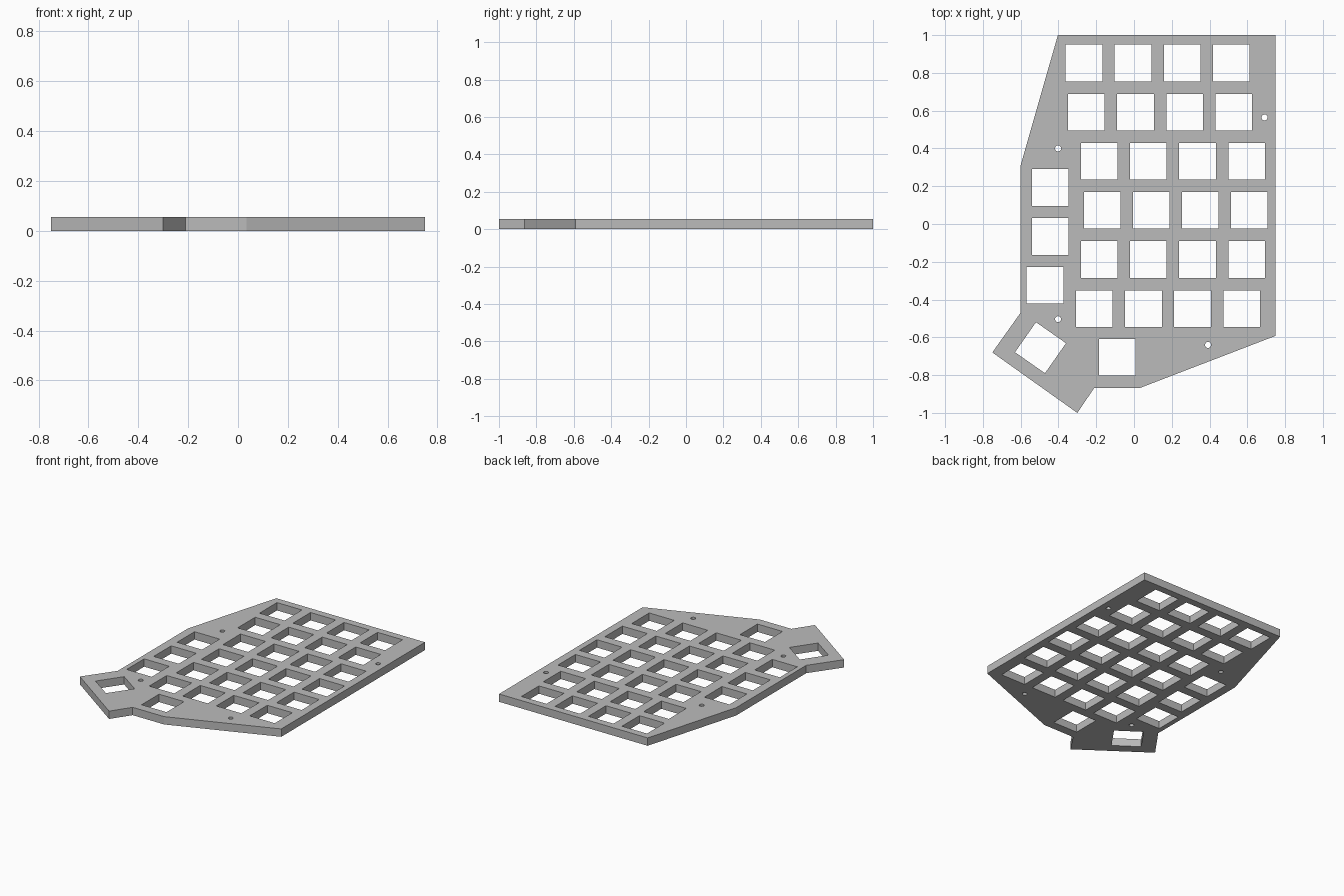
import bpy, bmesh, math
from mathutils import Vector, Matrix

cube = bpy.data.objects.get("Cube")
if cube:
    bpy.data.objects.remove(cube, do_unlink=True)

THICK = 0.055
PITCH = 0.26
KEY = 0.194

grey = bpy.data.materials.new("plain grey")
grey.use_nodes = True
colour = (0.5, 0.5, 0.5, 1)
grey.diffuse_color = colour
grey.node_tree.nodes["Principled BSDF"].inputs["Base Color"].default_value = colour

curve = bpy.data.curves.new("switch_plate", "CURVE")
curve.dimensions = "2D"
curve.fill_mode = "BOTH"
curve.extrude = THICK / 2


def add_loop(points):
    """Closed straight-sided loop; loops inside the outline become holes."""
    spline = curve.splines.new("POLY")
    spline.points.add(len(points) - 1)
    for p, (x, y) in zip(spline.points, points):
        p.co = (x, y, 0, 1)
    spline.use_cyclic_u = True


def regular_hole(x, y, radius, sides, turn=0.0):
    angles = [turn + math.tau * i / sides for i in range(sides)]
    add_loop([(x + radius * math.cos(a), y + radius * math.sin(a)) for a in angles])


def key_hole(x, y, degrees=0):
    regular_hole(x, y, KEY / math.sqrt(2), 4, math.radians(45 + degrees))


# Outer outline of the plate
add_loop([(-0.403, 1), (0.75, 1), (0.75, -0.592), (0.034, -0.867), (-0.21, -0.867),
          (-0.3, -1), (-0.75, -0.68), (-0.602, -0.472), (-0.602, 0.305)])

# Main key block: staggered rows of four
for row, start in enumerate([-0.265, -0.252, -0.184, -0.169, -0.184, -0.21]):
    for col in range(4):
        key_hole(start + col * PITCH, 0.852 - row * PITCH)

# Side column and thumb keys
for x, y in [(-0.443, 0.193), (-0.443, -0.066), (-0.471, -0.325), (-0.089, -0.706)]:
    key_hole(x, y)
key_hole(-0.495, -0.655, -35)

# Screw holes
for x, y in [(-0.402, 0.4), (0.691, 0.564), (-0.402, -0.504), (0.392, -0.64)]:
    regular_hole(x, y, 0.016, 24)

# Turn the filled curve into a clean flat-faced mesh resting on the ground
source = bpy.data.objects.new("plate_curve", curve)
bpy.context.collection.objects.link(source)
graph = bpy.context.evaluated_depsgraph_get()
mesh = bpy.data.meshes.new_from_object(source.evaluated_get(graph))
bpy.data.objects.remove(source, do_unlink=True)

bm = bmesh.new()
bm.from_mesh(mesh)
bmesh.ops.remove_doubles(bm, verts=bm.verts, dist=0.0002)
bmesh.ops.translate(bm, verts=bm.verts, vec=(0, 0, THICK / 2))
bmesh.ops.recalc_face_normals(bm, faces=bm.faces)
for face in bm.faces:
    face.smooth = False
    face.material_index = 0
bm.to_mesh(mesh)
bm.free()

mesh.name = "switch_plate"
mesh.materials.clear()
mesh.materials.append(grey)
plate = bpy.data.objects.new("switch_plate", mesh)
bpy.context.collection.objects.link(plate)
